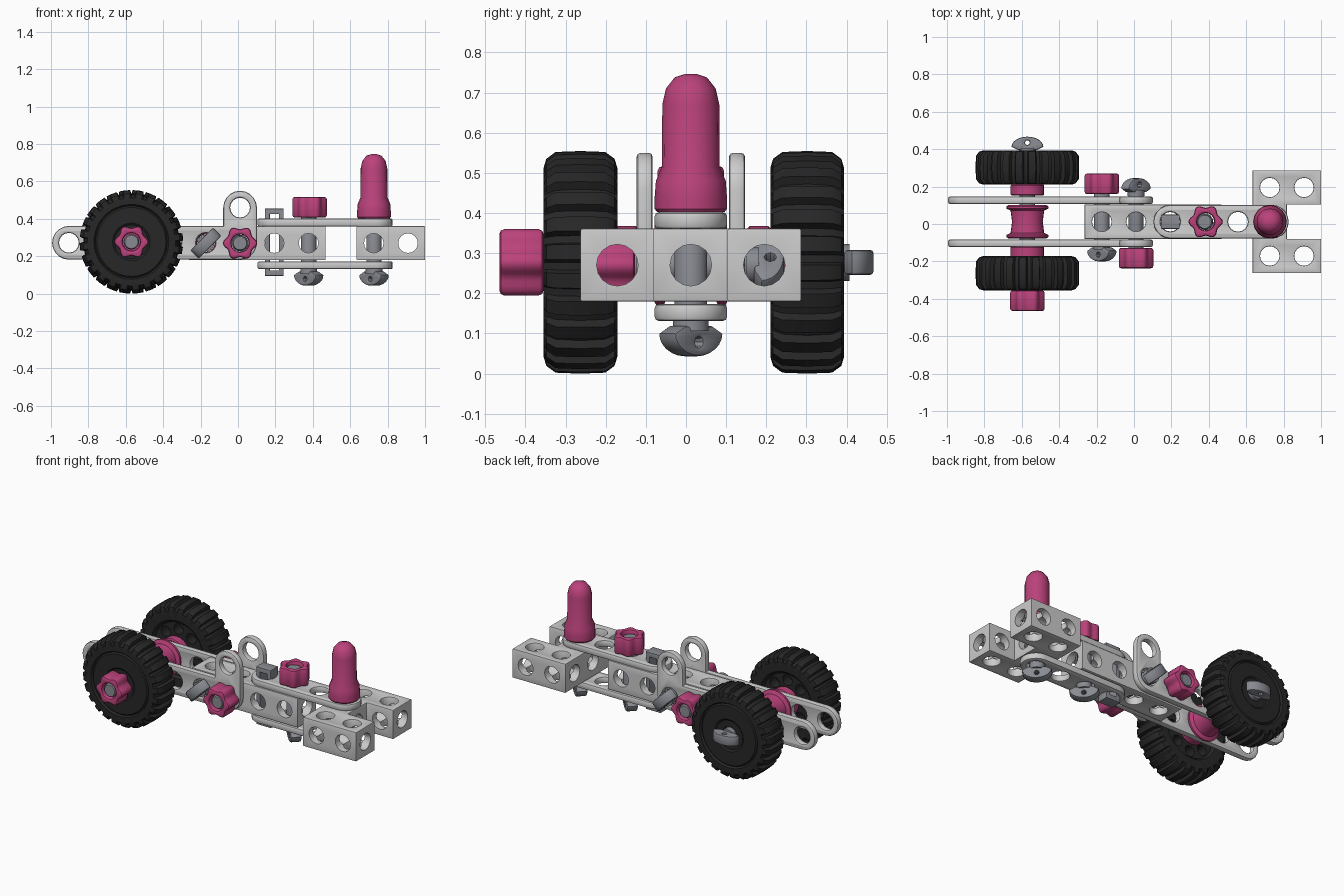
import bpy, bmesh, math
from mathutils import Matrix, Vector

if "Cube" in bpy.data.objects:
    bpy.data.objects.remove(bpy.data.objects["Cube"])

P = 0.183            # hole pitch of the construction kit
CY, CZ = 0.012, 0.27 # centre line of the chassis
AX = -0.57           # wheel axle x

def material(name, rgb):
    m = bpy.data.materials.new(name)
    m.diffuse_color = (*rgb, 1)
    m.use_nodes = True
    m.node_tree.nodes["Principled BSDF"].inputs["Base Color"].default_value = m.diffuse_color
    return m

LIGHT = material("light_grey", (0.70, 0.70, 0.67))
STEEL = material("bolt_grey", (0.25, 0.26, 0.29))
PINK = material("pink", (0.50, 0.055, 0.20))
BLACK = material("rubber", (0.02, 0.02, 0.02))

def add(name, me, mat, mx=Matrix(), angle=35):
    ob = bpy.data.objects.new(name, me)
    bpy.context.collection.objects.link(ob)
    ob.matrix_world = mx
    if mat:
        me.materials.clear()
        me.materials.append(mat)
    me.shade_smooth()
    me.set_sharp_from_angle(angle=math.radians(angle))
    return ob

def evaluated(ob):
    dg = bpy.context.evaluated_depsgraph_get()
    dg.update()
    return bpy.data.meshes.new_from_object(ob.evaluated_get(dg))

def facing(loc, direction, roll=0):
    q = Vector(direction).to_track_quat('Z', 'Y').to_matrix().to_4x4()
    return Matrix.Translation(loc) @ q @ Matrix.Rotation(math.radians(roll), 4, 'Z')

def upright(loc):
    return Matrix.Translation(loc) @ Matrix.Rotation(math.pi / 2, 4, 'X')

def arc(cx, cy, r, a0, a1, n=10):
    return [(cx + r * math.cos(math.radians(a0 + (a1 - a0) * i / n)),
             cy + r * math.sin(math.radians(a0 + (a1 - a0) * i / n))) for i in range(n + 1)]

def circle(cx, cy, r, n=16):
    return arc(cx, cy, r, 0, 360, n)[:-1]

def plate(name, loops, thick, mat, mx=Matrix(), bevel=0.006):
    """Outline plus holes, extruded symmetrically along local z."""
    cu = bpy.data.curves.new(name, 'CURVE')
    cu.dimensions, cu.fill_mode = '2D', 'BOTH'
    cu.extrude, cu.bevel_depth, cu.bevel_resolution, cu.offset = thick / 2 - bevel, bevel, 1, -bevel
    for pts in loops:
        s = cu.splines.new('POLY')
        s.points.add(len(pts) - 1)
        for p, (x, y) in zip(s.points, pts):
            p.co = (x, y, 0, 1)
        s.use_cyclic_u = True
    tmp = bpy.data.objects.new("tmp", cu)
    bpy.context.collection.objects.link(tmp)
    me = evaluated(tmp)
    bpy.data.objects.remove(tmp)
    bm = bmesh.new()
    bm.from_mesh(me)
    bmesh.ops.remove_doubles(bm, verts=bm.verts, dist=1e-5)
    bmesh.ops.recalc_face_normals(bm, faces=bm.faces)
    bm.to_mesh(me)
    bm.free()
    return add(name, me, mat, mx)

def ring_mesh(name, rings, closed):
    """Skin a list of equal rings; closed joins last ring to first, else ends are capped."""
    bm = bmesh.new()
    vs = [[bm.verts.new(p) for p in r] for r in rings]
    n, m = len(vs), len(vs[0])
    for i in range(n if closed else n - 1):
        a, b = vs[i], vs[(i + 1) % n]
        for j in range(m):
            bm.faces.new((a[j], a[(j + 1) % m], b[(j + 1) % m], b[j]))
    if not closed:
        bm.faces.new(vs[0])
        bm.faces.new(vs[-1])
    bmesh.ops.recalc_face_normals(bm, faces=bm.faces)
    me = bpy.data.meshes.new(name)
    bm.to_mesh(me)
    bm.free()
    return me

def lathe(name, prof, mat, mx, n=20):
    return add(name, ring_mesh(name, [[(x, y, z) for x, y in circle(0, 0, r, n)] for r, z in prof], False), mat, mx)

def cut(ob, build):
    """Subtract everything that build(bm) creates (world space)."""
    bm = bmesh.new()
    build(bm)
    me = bpy.data.meshes.new("cutter")
    bm.to_mesh(me)
    bm.free()
    cutter = bpy.data.objects.new("cutter", me)
    cutter.hide_render = True
    bpy.context.collection.objects.link(cutter)
    mod = ob.modifiers.new("cut", 'BOOLEAN')
    mod.operation, mod.object, mod.solver, mod.use_self = 'DIFFERENCE', cutter, 'EXACT', True
    new = evaluated(ob)
    ob.modifiers.clear()
    ob.data = new
    new.shade_smooth()
    new.set_sharp_from_angle(angle=math.radians(35))
    bpy.data.objects.remove(cutter)

def drill(bm, loc, direction, r, depth, n=16):
    bmesh.ops.create_cone(bm, cap_ends=True, segments=n, radius1=r, radius2=r, depth=depth,
                          matrix=facing(loc, direction))

# Perforated blocks: straight beam and U-shaped front block
def block(name, outline, cells, xs, ys):
    ob = plate(name, [outline] + [circle(x, y, 0.052) for x, y in cells], 0.182, LIGHT,
               Matrix.Translation((0, 0, CZ)), 0.005)
    def holes(bm):
        for x in xs:
            drill(bm, (x, CY, CZ), (0, 1, 0), 0.0521, 1.2)
        for y in ys:
            drill(bm, (0, y, CZ), (1, 0, 0), 0.0519, 3)
    cut(ob, holes)

bx = [0.011 + P * i for i in range(-1, 3)]
h = P / 2
block("main_beam", [(bx[0] - h, CY - h), (bx[-1] + h, CY - h), (bx[-1] + h, CY + h), (bx[0] - h, CY + h)],
      [(x, CY) for x in bx], bx, [CY])
u0, u1 = 0.726, 0.909
block("front_u_block",
      [(u0 - h, CY - 3 * h), (u1 + h, CY - 3 * h), (u1 + h, CY - h), (u0 + h, CY - h),
       (u0 + h, CY + h), (u1 + h, CY + h), (u1 + h, CY + 3 * h), (u0 - h, CY + 3 * h)],
      [(u0, CY - P), (u0, CY), (u0, CY + P), (u1, CY - P), (u1, CY + P)],
      [u0, u1], [CY - P, CY, CY + P])

# Angled side slats carrying the axle
R = 0.09
x1, x0 = 0.011, 0.011 - 5 * P
side = arc(x0, 0, R, 90, 270) + arc(x1, 0, R, 270, 360, 5) + arc(x1, P + 0.005, R, 0, 180) + [(x1 - R, R)]
side_holes = [circle(x1 - P * i, 0, 0.053) for i in range(6)] + [circle(x1, P + 0.005, 0.053)]
for s, tag in ((-1, "right"), (1, "left")):
    plate("side_slat_" + tag, [side] + side_holes, 0.04, LIGHT, upright((0, CY + s * 0.115, CZ + 0.002)), 0.01)

# Upper and lower slats joining beam and front block
sx = [0.194 + 0.181 * i for i in range(4)]
flat = arc(sx[0], 0, R, 90, 270) + arc(sx[-1], 0, R, -90, 90)
for z, tag in ((0.381, "upper"), (0.152, "lower")):
    plate(tag + "_slat", [flat] + [circle(x, 0, 0.053) for x in sx], 0.042, LIGHT,
          Matrix.Translation((0, CY, z)), 0.01)

# Wing-headed bolts: D-shaped head with a small eye, neck and shaft
def bolt(name, loc, direction, length, roll=45, head=0.075):
    mx = facing(loc, direction, roll)
    dome = [(x, 0.018 + y * (head - 0.018) / 0.085) for x, y in arc(0, 0, 0.085, 0, 180, 12)]
    plate(name + "_head", [dome + [(-0.05, 0), (0.05, 0)], circle(0, 0.04, 0.013, 8)],
          0.062, STEEL, mx @ Matrix.Rotation(math.pi / 2, 4, 'X'), 0.008)
    lathe(name + "_shaft", [(0.036, -length), (0.042, -length + 0.01), (0.042, -0.02), (0.046, -0.02), (0.046, 0.012)],
          STEEL, mx, 12)

# Six-lobed nuts
star = []
for i in range(48):
    a = math.tau * i / 48
    r = 0.083 + 0.009 * math.cos(6 * a)
    star.append((r * math.cos(a), r * math.sin(a)))

def nut(name, loc, direction):
    plate(name, [star, circle(0, 0, 0.047)], 0.11, PINK, facing(loc, direction), 0.012)

bolt("axle", (AX, 0.395, 0.277), (0, 1, 0), 0.85, 0, 0.072)
nut("axle_nut", (AX, -0.41, 0.277), (0, -1, 0))
bolt("rear_cross_bolt", (bx[0], -0.125, CZ), (0, -1, 0), 0.385, 45)
nut("rear_cross_nut", (bx[0], 0.215, CZ), (0, 1, 0))
bolt("front_cross_bolt", (bx[1], 0.17, CZ), (0, 1, 0), 0.395, 45)
nut("front_cross_nut", (bx[1], -0.182, CZ), (0, -1, 0))
bolt("middle_bolt", (sx[1] + 0.003, CY, 0.118), (0, 0, -1), 0.38)
nut("middle_nut", (sx[1] + 0.008, CY, 0.462), (0, 0, 1))
bolt("front_bolt", (sx[3] - 0.01, CY, 0.118), (0, 0, -1), 0.36)

# Tall rounded cap on the front bolt
lathe("tall_cap", [(0.084, 0.402), (0.09, 0.41), (0.09, 0.44), (0.087, 0.48), (0.072, 0.515), (0.071, 0.67),
                   (0.062, 0.71), (0.04, 0.738), (0.015, 0.746)], PINK, Matrix.Translation((0.727, CY, 0)), 16)

# Square clip pushed through both flat slats
plate("locking_clip", [[(-0.05, 0.095), (0.05, 0.095), (0.05, 0.455), (-0.05, 0.455)],
                       [(-0.024, 0.125), (0.024, 0.125), (0.024, 0.425), (-0.024, 0.425)]],
      0.075, STEEL, upright((sx[0], CY, 0)), 0.004)

# Spool and spacers on the axle
lathe("axle_spool", [(0.1, -0.09), (0.112, -0.082), (0.112, -0.07), (0.09, -0.06), (0.082, 0), (0.09, 0.06),
                     (0.112, 0.07), (0.112, 0.082), (0.1, 0.09)], PINK, facing((AX, CY, 0.277), (0, 1, 0)), 24)
for y, tag in ((-0.149, "right"), (0.182, "left")):
    lathe("axle_spacer_" + tag, [(0.084, -0.03), (0.09, -0.024), (0.09, 0.024), (0.084, 0.03)], PINK,
          facing((AX, y, 0.277), (0, 1, 0)))

# Wheels: (radius, offset, tread depth) profile swept round with lugs, pockets on the inner face
WHEEL = [(0.05, -0.075, 0), (0.165, -0.075, 0), (0.18, -0.09, 0), (0.235, -0.092, 0), (0.258, -0.085, 0.018),
         (0.275, -0.062, 0.022), (0.277, -0.01, 0.02), (0.277, 0.01, 0.02), (0.275, 0.062, 0.022),
         (0.258, 0.085, 0.018), (0.235, 0.092, 0), (0.2, 0.092, 0), (0.192, 0.08, 0), (0.184, 0.088, 0),
         (0.1, 0.088, 0), (0.09, 0.08, 0), (0.05, 0.08, 0)]
for y, s, tag in ((-0.263, -1, "right"), (0.302, 1, "left")):
    rings = []
    for i in range(24):
        for f, low in ((0, 1), (0.1, 0), (0.62, 0), (0.72, 1)):
            a = math.tau * (i + f) / 24
            rings.append([((r - d * low) * math.cos(a), (r - d * low) * math.sin(a), z) for r, z, d in WHEEL])
    wheel = add("wheel_" + tag, ring_mesh("wheel", rings, True), BLACK, facing((AX, y, 0.277), (0, s, 0)))
    bpy.context.view_layer.update()
    def pockets(bm):
        for k in range(8):
            a = math.tau * k / 8
            drill(bm, (AX + 0.125 * math.cos(a), y - s * 0.07, 0.277 + 0.125 * math.sin(a)), (0, 1, 0), 0.033, 0.12, 14)
    cut(wheel, pockets)
